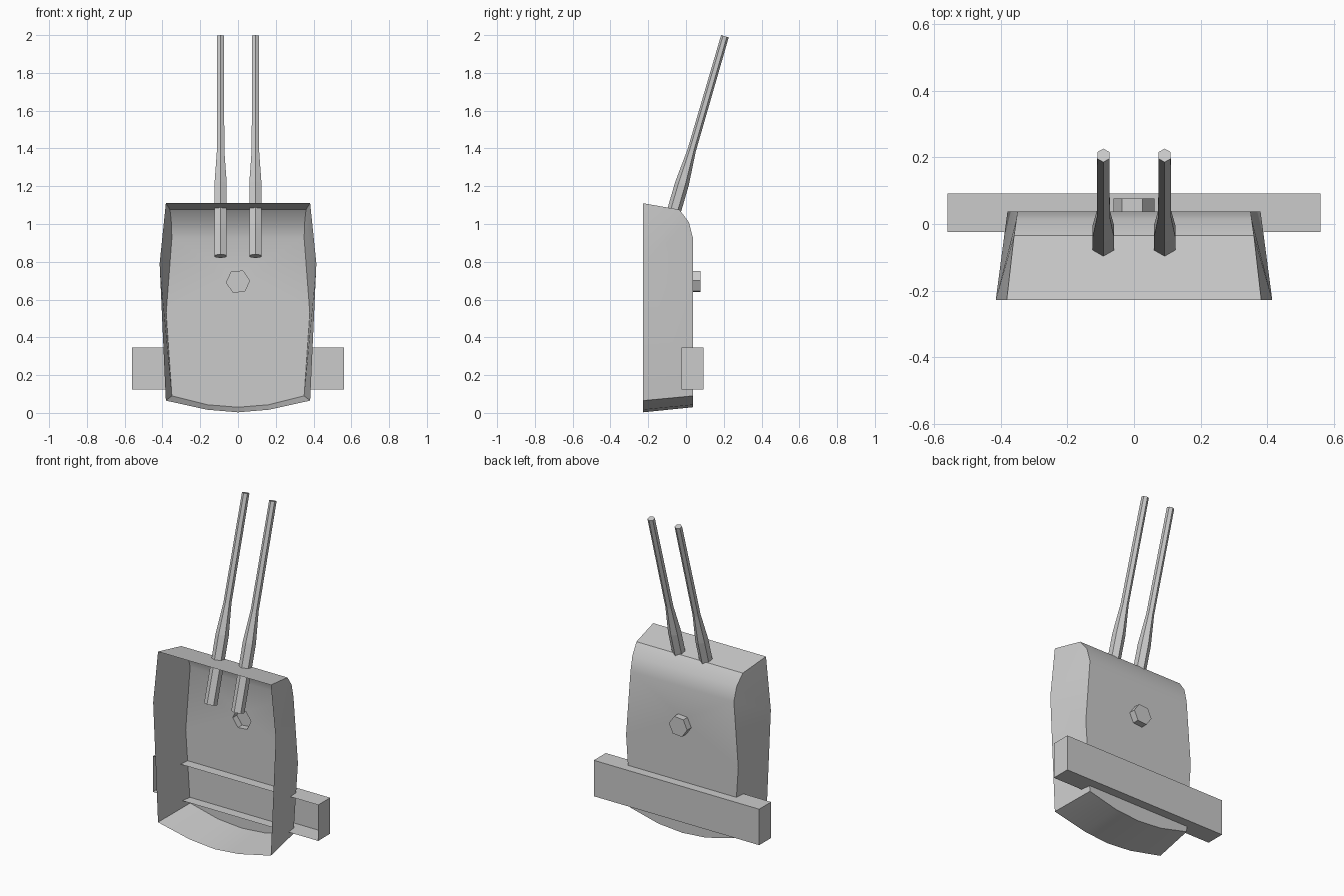
import bpy, bmesh
from math import sin, cos, pi, radians, atan2, hypot
from mathutils import Vector, Matrix

if "Cube" in bpy.data.objects:
    bpy.data.objects.remove(bpy.data.objects["Cube"])


def finish(bm, name, smooth=None):
    mesh = bpy.data.meshes.new(name)
    bm.to_mesh(mesh)
    bm.free()
    obj = bpy.data.objects.new(name, mesh)
    bpy.context.collection.objects.link(obj)
    if smooth:
        mesh.shade_smooth()
        mesh.set_sharp_from_angle(angle=radians(smooth))
    return obj


def hexagon(r, start):
    return [(r * cos(start + k * pi / 3), r * sin(start + k * pi / 3)) for k in range(6)]


# Shield shell: open at the front, thin sheet, listed for the right half
RIM_Y, BACK_Y = -0.228, 0.037
roof = [(0.382, -0.228, 1.11), (0.36, -0.035, 1.076), (0.353, 0.015, 1.01), (0.35, BACK_Y, 0.925)]
rim = [(0.415, 0.79), (0.382, 0.065), (0.165, 0.017), (0, 0.003)]
back = [(0.38, 0.53), (0.35, 0.09), (0.16, 0.043), (0, 0.03)]

bm = bmesh.new()
half = {}
for s in (1, -1):
    R = [bm.verts.new((s * x, y, z)) for x, y, z in roof]
    F = [bm.verts.new((s * x, RIM_Y, z)) for x, z in rim]
    B = [bm.verts.new((s * x, BACK_Y, z)) for x, z in back]
    if s == -1:
        for row, other in ((F, half[1][1]), (B, half[1][2])):
            bm.verts.remove(row[3])
            row[3] = other[3]
    half[s] = (R, F, B)
    # side cheek above its widest point, then cheek and floor strips
    for a, b in zip(R, R[1:] + [B[0]]):
        bm.faces.new((F[0], a, b))
    for i in range(3):
        bm.faces.new((F[i], F[i + 1], B[i + 1], B[i]))
for i in range(3):
    bm.faces.new((half[1][0][i], half[1][0][i + 1], half[-1][0][i + 1], half[-1][0][i]))

# Back plate with a hexagonal opening that bulges out as a port cup
loop = [half[1][0][3]] + half[1][2] + half[-1][2][2::-1] + [half[-1][0][3]]
hexa = hexagon(0.062, radians(5))
hole = [bm.verts.new((x, BACK_Y, 0.695 + z)) for x, z in hexa]
cap = [bm.verts.new((x, 0.077, 0.695 + z)) for x, z in hexa]
edges = []
for ring in (loop, hole):
    for a, b in zip(ring, ring[1:] + ring[:1]):
        edges.append(bm.edges.get((a, b)) or bm.edges.new((a, b)))
bmesh.ops.triangle_fill(bm, edges=edges, use_beauty=True, normal=Vector((0, 1, 0)))
for i in range(6):
    j = (i + 1) % 6
    bm.faces.new((hole[i], hole[j], cap[j], cap[i]))
bm.faces.new(cap)
bmesh.ops.recalc_face_normals(bm, faces=bm.faces)
finish(bm, "shield", 30)

# Cross bar: long box open towards the front
bm = bmesh.new()
bmesh.ops.create_cube(bm, size=1, matrix=Matrix.Translation((0, 0.034, 0.235))
                      @ Matrix.Diagonal((1.12, 0.116, 0.22, 1)))
bm.normal_update()
bmesh.ops.delete(bm, geom=[f for f in bm.faces if f.normal.y < -0.5], context='FACES_ONLY')
finish(bm, "cross_bar")

# Twin barrels: tapered six-sided tubes leaning back
base, tip = Vector((0, -0.133, 0.83)), Vector((0, 0.206, 1.994))
length = (tip - base).length
tilt = Matrix.Rotation(-atan2(tip.y - base.y, tip.z - base.z), 4, 'X')
for side, x in (("left", -0.092), ("right", 0.092)):
    bm = bmesh.new()
    rings = [[bm.verts.new((px, py, t * length)) for px, py in hexagon(r, pi / 2)]
             for t, r in ((0, 0.037), (0.33, 0.037), (0.48, 0.0225), (1, 0.021))]
    for lo, hi in zip(rings, rings[1:]):
        for i in range(6):
            j = (i + 1) % 6
            bm.faces.new((lo[i], lo[j], hi[j], hi[i]))
    bm.faces.new(rings[0][::-1])
    bm.faces.new(rings[-1])
    bm.transform(Matrix.Translation(base + Vector((x, 0, 0))) @ tilt)
    finish(bm, side + "_barrel")
